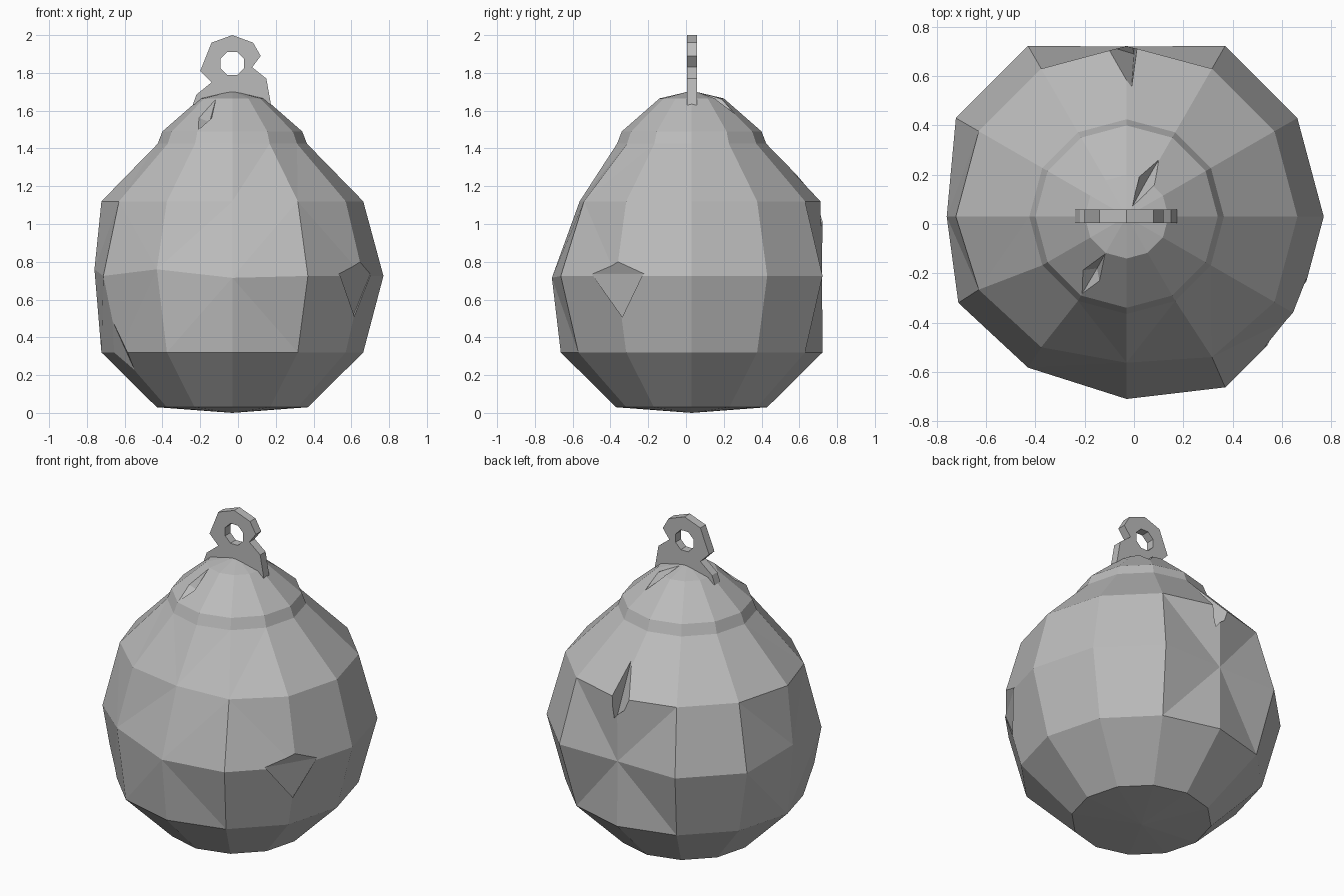
import bpy, bmesh
from math import cos, sin, pi
from mathutils import Vector

old = bpy.data.objects.get("Cube")
if old:
    bpy.data.objects.remove(old, do_unlink=True)

CX, CY, SIDES = -0.03, 0.03, 12

grey = bpy.data.materials.new("worn grey metal")
grey.use_nodes = True
grey.diffuse_color = (0.5, 0.5, 0.5, 1)
grey.node_tree.nodes["Principled BSDF"].inputs["Base Color"].default_value = grey.diffuse_color


def finish(name, bm):
    bmesh.ops.recalc_face_normals(bm, faces=bm.faces)
    mesh = bpy.data.meshes.new(name)
    bm.to_mesh(mesh)
    bm.free()
    mesh.materials.append(grey)
    obj = bpy.data.objects.new(name, mesh)
    bpy.context.collection.objects.link(obj)
    return obj


def cut(target, cutter):
    """Subtract a cutter from a part and discard the cutter."""
    mod = target.modifiers.new("cut", "BOOLEAN")
    mod.operation, mod.solver, mod.object = "DIFFERENCE", "EXACT", cutter
    bpy.context.view_layer.objects.active = target
    bpy.ops.object.modifier_apply(modifier=mod.name)
    bpy.data.objects.remove(cutter, do_unlink=True)


def notch(target, *points):
    """Chip out the convex hull of a few points."""
    bm = bmesh.new()
    for p in points:
        bm.verts.new(p)
    bmesh.ops.convex_hull(bm, input=bm.verts)
    cut(target, finish("notch_cutter", bm))


def prism(name, outline, y0, y1):
    """Extrude an x-z outline along y."""
    bm = bmesh.new()
    face = bm.faces.new([bm.verts.new((x, y0, z)) for x, z in outline])
    new = bmesh.ops.extrude_face_region(bm, geom=[face])["geom"]
    bmesh.ops.translate(bm, vec=(0, y1 - y0, 0),
                        verts=[v for v in new if isinstance(v, bmesh.types.BMVert)])
    return finish(name, bm)


# Ball and stepped cap: one ring per radius and height
rings = [(0.4, 0.03), (0.693, 0.32), (0.8, 0.725), (0.693, 1.12),
         (0.395, 1.425), (0.37, 1.49), (0.17, 1.665)]
# Knocked-in corners: (ring, side) -> offset
dents = {(2, 3): (0, -0.11, 0), (2, 6): (0.07, 0, 0.035), (2, 7): (0.01, 0.05, 0),
         (2, 8): (0, 0.08, 0.035), (2, 9): (0, 0.06, -0.01), (3, 9): (0, 0.1, 0),
         (3, 8): (0, 0.07, 0), (3, 7): (0, 0.05, 0), (3, 10): (0, 0.03, 0)}
bm = bmesh.new()
loops = []
for i, (r, z) in enumerate(rings):
    loop = []
    for k in range(SIDES):
        a = 2 * pi * k / SIDES
        co = Vector((CX + r * cos(a), CY + r * sin(a), z))
        loop.append(bm.verts.new(co + Vector(dents.get((i, k), (0, 0, 0)))))
    loops.append(loop)
bottom = bm.verts.new((CX, CY, 0))
top = bm.verts.new((CX, CY, 1.705))
for k in range(SIDES):
    n = (k + 1) % SIDES
    bm.faces.new((bottom, loops[0][n], loops[0][k]))
    bm.faces.new((top, loops[-1][k], loops[-1][n]))
    for lo, hi in zip(loops, loops[1:]):
        bm.faces.new((lo[k], lo[n], hi[n], hi[k]))
bmesh.ops.triangulate(bm, faces=[f for f in bm.faces if len(f.verts) == 4])
ball = finish("ball", bm)

# Chips: top, bottom and side corners, then a point outside (and one inside)
notch(ball, (-0.01, 0.55, 1.3), (0, 0.69, 0.96), (0.016, 0.73, 1.13),
      (-0.135, 0.73, 1.13), (-0.03, 0.85, 1.12))
notch(ball, (0.65, -0.36, 0.81), (0.6, -0.33, 0.49), (0.53, -0.5, 0.735),
      (0.7, -0.22, 0.735), (0.8, -0.44, 0.74))
notch(ball, (-0.67, -0.32, 0.5), (-0.54, -0.27, 0.21), (-0.66, -0.21, 0.31),
      (-0.58, -0.37, 0.31), (-0.75, -0.4, 0.3))
notch(ball, (-0.115, -0.117, 1.67), (-0.215, -0.29, 1.495), (-0.23, -0.19, 1.57),
      (-0.14, -0.23, 1.56), (-0.25, -0.3, 1.7), (-0.15, -0.18, 1.54))
notch(ball, (-0.01, 0.065, 1.7), (0.1, 0.26, 1.58), (0.02, 0.19, 1.66),
      (0.085, 0.16, 1.66), (0.12, 0.26, 1.8), (0.045, 0.165, 1.61))

# Hanging loop: flared foot with a pierced eye
outline = [(-0.24, 1.63), (-0.22, 1.685), (-0.14, 1.75), (-0.2, 1.81), (-0.14, 1.96),
           (-0.03, 2.0), (0.08, 1.96), (0.12, 1.89), (0.075, 1.83), (0.15, 1.77),
           (0.175, 1.63), (0.1, 1.65), (CX, 1.67), (-0.16, 1.65)]
hanger = prism("hanging_loop", outline, 0.005, 0.058)
eye = [(CX + 0.067 * cos(pi * (k + 0.5) / 4), 1.85 + 0.067 * sin(pi * (k + 0.5) / 4))
       for k in range(8)]
cut(hanger, prism("eye_cutter", eye, -0.1, 0.2))
